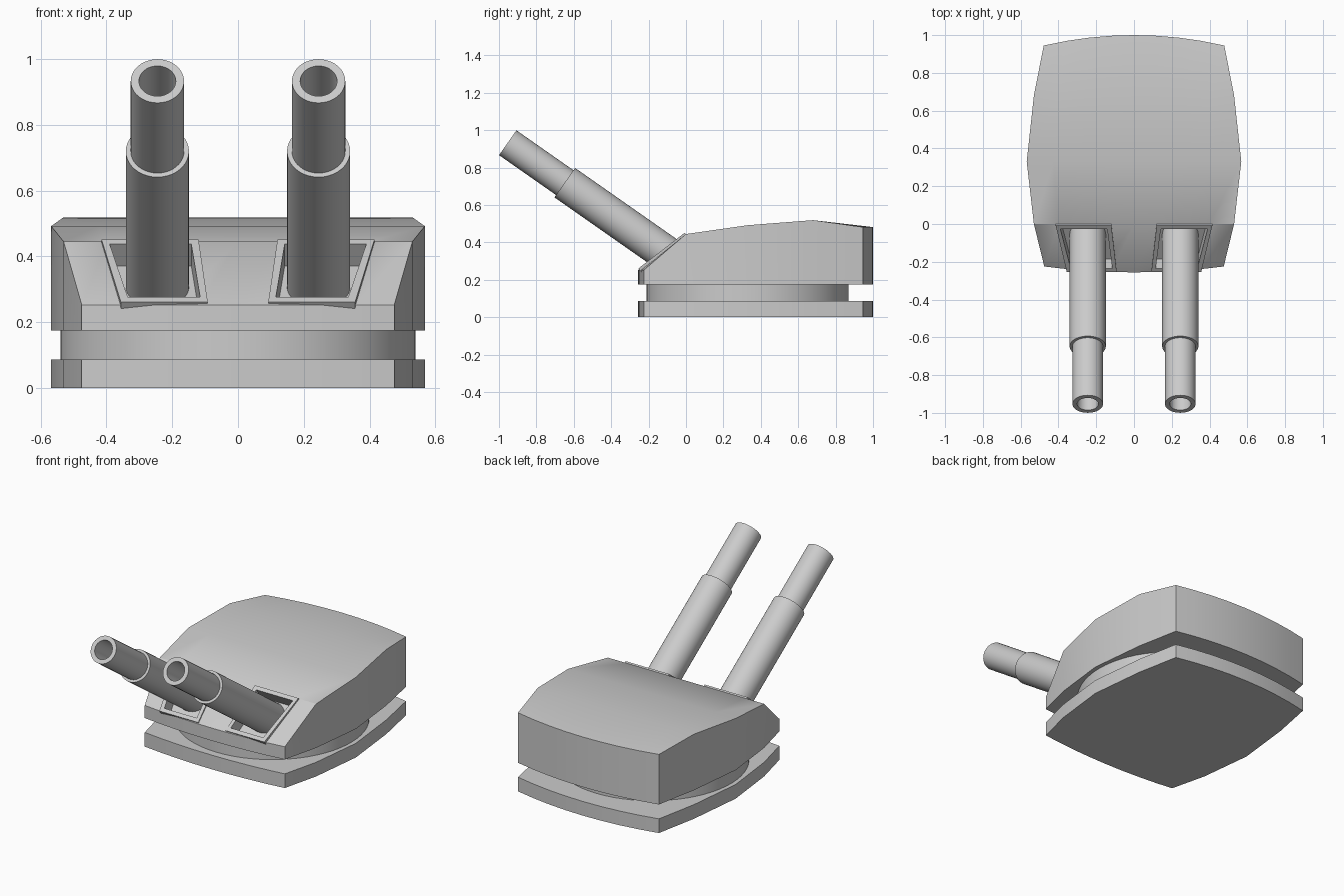
import bpy, bmesh, math
from mathutils import Vector, Matrix

if "Cube" in bpy.data.objects:
    bpy.data.objects.remove(bpy.data.objects["Cube"])


def finish(bm, name, angle=None):
    bmesh.ops.recalc_face_normals(bm, faces=bm.faces)
    me = bpy.data.meshes.new(name)
    bm.to_mesh(me)
    bm.free()
    ob = bpy.data.objects.new(name, me)
    bpy.context.collection.objects.link(ob)
    if angle:
        smooth(ob, angle)
    return ob


def activate(ob):
    bpy.ops.object.select_all(action='DESELECT')
    ob.select_set(True)
    bpy.context.view_layer.objects.active = ob


def smooth(ob, angle):
    activate(ob)
    bpy.ops.object.shade_smooth_by_angle(angle=math.radians(angle))


# Cross rows of the hull plan: half width, y at side, y at centre, roof z
ROWS = [(0.475, -0.225, -0.256, 0.253), (0.53, 0.0, 0.0, 0.445),
        (0.568, 0.33, 0.33, 0.492), (0.53, 0.68, 0.68, 0.519),
        (0.478, 0.945, 1.0, 0.482)]
COLS = [i / 4 for i in range(-4, 5)]


def hull(name, z0, z1=None):
    """Solid with the hull plan; flat top at z1, or the shaped roof."""
    bm = bmesh.new()
    grid = [[bm.verts.new((w * t, ym + (ys - ym) * t * t, z1 or z)) for t in COLS]
            for w, ys, ym, z in ROWS]
    for a, b in zip(grid, grid[1:]):
        for i in range(len(COLS) - 1):
            bm.faces.new((a[i], a[i + 1], b[i + 1], b[i]))
    rim = (grid[0] + [r[-1] for r in grid[1:-1]] + grid[-1][::-1]
           + [r[0] for r in grid[-2:0:-1]])
    low = [bm.verts.new((v.co.x, v.co.y, z0)) for v in rim]
    for i in range(len(rim)):
        j = (i + 1) % len(rim)
        bm.faces.new((rim[i], rim[j], low[j], low[i]))
    bm.faces.new(low)
    return finish(bm, name)


# Frame coordinates on the sloped front plate
ORIGIN = Vector((0, -0.249, 0.255))
UP = Vector((0, 0.249, 0.192)).normalized()
OUT = Vector((0, -UP.z, UP.y))
OUTER = [(0.092, 0), (0.356, 0), (0.415, 0.312), (0.12, 0.312)]
INNER = [(0.115, 0.024), (0.335, 0.024), (0.39, 0.288), (0.142, 0.288)]


def ring(bm, pts, h, side):
    return [bm.verts.new(ORIGIN + Vector((x * side, 0, 0)) + UP * s + OUT * h)
            for x, s in pts]


def bridge(bm, loops):
    for a, b in zip(loops, loops[1:]):
        for i in range(4):
            j = (i + 1) % 4
            bm.faces.new((a[i], a[j], b[j], b[i]))


# Base plate, turning ring and turret body
smooth(hull("base_plate", 0, 0.087), 25)
bm = bmesh.new()
bmesh.ops.create_cone(bm, cap_ends=True, segments=64, radius1=0.54, radius2=0.54,
                      depth=0.1, matrix=Matrix.Translation((0, 0.33, 0.131)))
finish(bm, "turning_ring", 30)
body = hull("turret_body", 0.175)

for side, label in ((-1, "left"), (1, "right")):
    # Recess cut into the front plate
    bm = bmesh.new()
    lo, hi = ring(bm, INNER, -0.075, side), ring(bm, INNER, 0.1, side)
    bridge(bm, [lo, hi])
    bm.faces.new(lo)
    bm.faces.new(hi)
    cutter = finish(bm, label + "_recess_cutter")
    cutter.hide_render = True
    mod = body.modifiers.new("recess", 'BOOLEAN')
    mod.operation, mod.solver, mod.object = 'DIFFERENCE', 'EXACT', cutter
    activate(body)
    bpy.ops.object.modifier_apply(modifier=mod.name)
    bpy.data.objects.remove(cutter)

    # Raised frame around the recess
    bm = bmesh.new()
    a, b = ring(bm, OUTER, -0.02, side), ring(bm, OUTER, 0.008, side)
    c, d = ring(bm, INNER, 0.008, side), ring(bm, INNER, -0.02, side)
    bridge(bm, [a, b, c, d, a])
    finish(bm, label + "_recess_frame")

    # Stepped hollow barrel, lathed from radius and distance behind the muzzle
    prof = [(0, 0.9), (0.056, 0.9), (0.056, 0), (0.081, 0), (0.081, 0.372),
            (0.096, 0.372), (0.096, 1.14), (0, 1.14)]
    bm = bmesh.new()
    vs = [bm.verts.new((r, 0, -z)) for r, z in prof]
    es = [bm.edges.new(p) for p in zip(vs, vs[1:])]
    bmesh.ops.spin(bm, geom=vs + es, cent=(0, 0, 0), axis=(0, 0, 1),
                   angle=math.tau, steps=40, use_merge=False)
    bmesh.ops.remove_doubles(bm, verts=bm.verts, dist=1e-5)
    bm.transform(Matrix.Translation((0.245 * side, -0.953, 0.933))
                 @ Matrix.Rotation(math.radians(55), 4, 'X'))
    finish(bm, label + "_barrel", 30)

smooth(body, 31)
